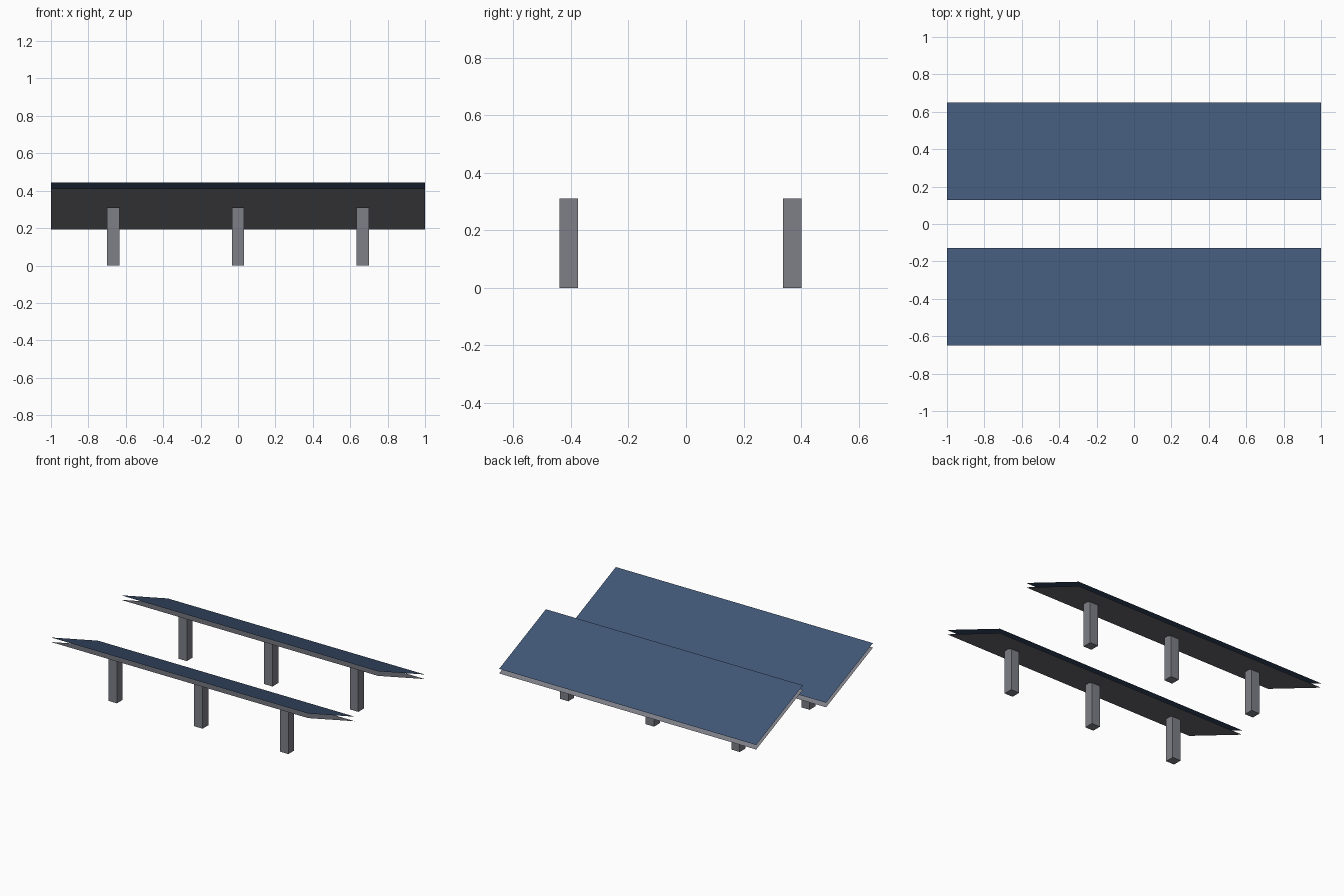
import bpy
import bmesh

if "Cube" in bpy.data.objects:
    bpy.data.objects.remove(bpy.data.objects["Cube"])


def material(name, rgb):
    m = bpy.data.materials.new(name)
    m.diffuse_color = (*rgb, 1.0)
    m.use_nodes = True
    m.node_tree.nodes["Principled BSDF"].inputs["Base Color"].default_value = m.diffuse_color
    return m


PANEL_BLUE = material("panel blue", (0.052, 0.094, 0.18))
METAL_GREY = material("metal grey", (0.21, 0.215, 0.245))

ROW_Y = 0.3885        # centre of each row
HALF_DEPTH = 0.26
Z_LOW, Z_HIGH = 0.192, 0.413
GLASS_GAP = 0.032     # height of the panel above its backing
POST_W, POST_H = 0.065, 0.31


def sheet(name, y, lift, mat):
    """Open tilted sheet, high along its front edge."""
    bm = bmesh.new()
    front, back = y - HALF_DEPTH, y + HALF_DEPTH
    corners = [(-1, front, Z_HIGH), (1, front, Z_HIGH),
               (1, back, Z_LOW), (-1, back, Z_LOW)]
    bm.faces.new([bm.verts.new((cx, cy, cz + lift)) for cx, cy, cz in corners])
    mesh = bpy.data.meshes.new(name)
    bm.to_mesh(mesh)
    bm.free()
    mesh.materials.append(mat)
    bpy.context.collection.objects.link(bpy.data.objects.new(name, mesh))


def post(name, x, y):
    bpy.ops.mesh.primitive_cube_add(size=1, location=(x, y, POST_H / 2))
    ob = bpy.context.object
    ob.name = name
    ob.scale = (POST_W, POST_W, POST_H)
    ob.data.materials.append(METAL_GREY)


for row, y in (("front", -ROW_Y), ("back", ROW_Y)):
    # tilted panel and its backing sheet
    sheet(row + "_panel", y, GLASS_GAP, PANEL_BLUE)
    sheet(row + "_panel_backing", y, 0, METAL_GREY)
    # three square posts under each row
    for side, x in (("left", -0.667), ("middle", 0), ("right", 0.667)):
        post(f"{row}_{side}_post", x, y - 0.019)
